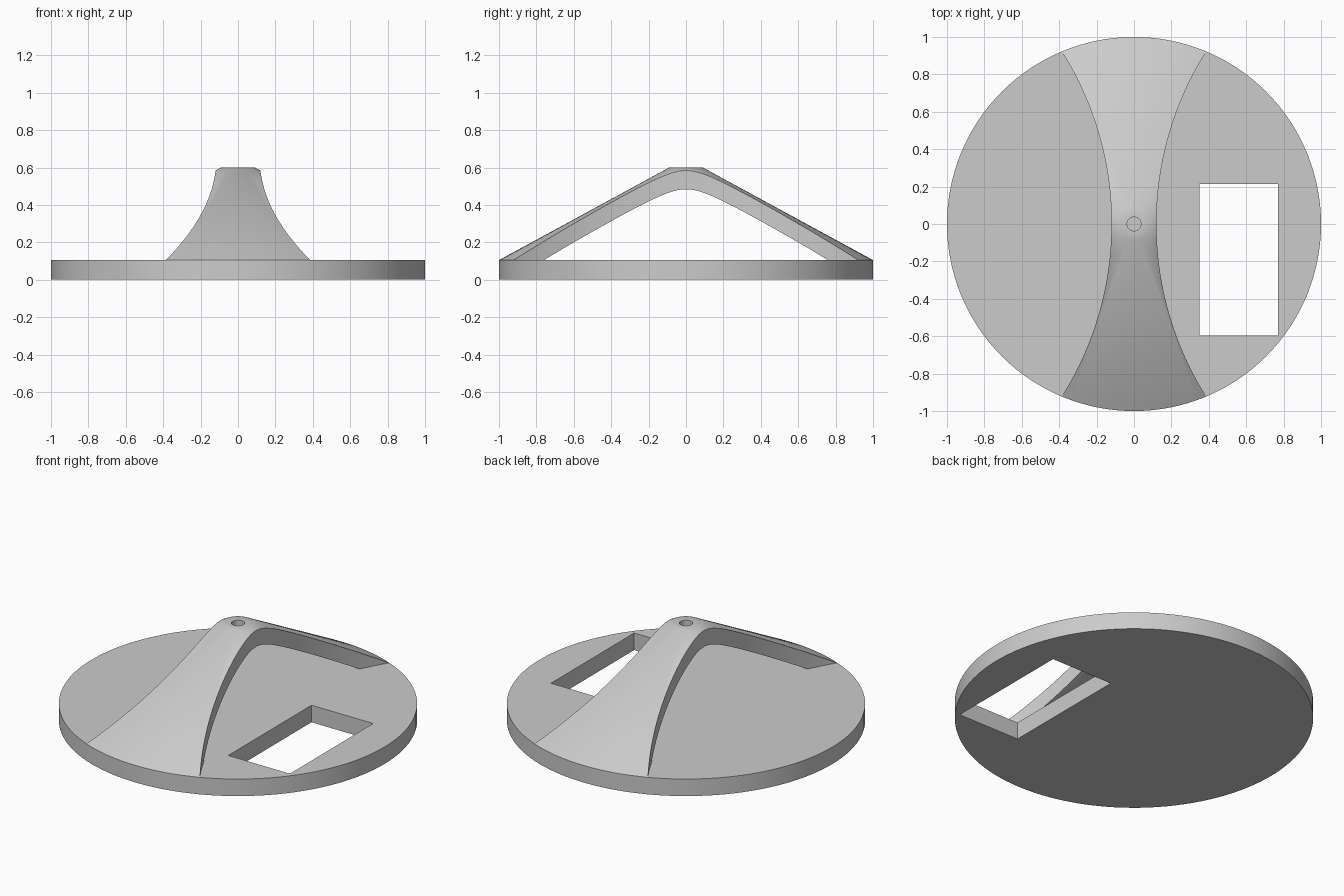
import bpy, bmesh, math
from mathutils import Matrix, Vector

SEGMENTS = 128
BASE_TOP = 0.105

if "Cube" in bpy.data.objects:
    bpy.data.objects.remove(bpy.data.objects["Cube"])

grey = bpy.data.materials.new("plain grey")
grey.use_nodes = True
grey.diffuse_color = (0.6, 0.6, 0.6, 1)
grey.node_tree.nodes["Principled BSDF"].inputs["Base Color"].default_value = (0.6, 0.6, 0.6, 1)


def add_object(name, bm):
    bmesh.ops.recalc_face_normals(bm, faces=bm.faces)
    mesh = bpy.data.meshes.new(name)
    bm.to_mesh(mesh)
    bm.free()
    mesh.materials.append(grey)
    obj = bpy.data.objects.new(name, mesh)
    bpy.context.collection.objects.link(obj)
    return obj


def cylinder(name, radius, bottom, top, x=0, segments=SEGMENTS):
    bm = bmesh.new()
    bmesh.ops.create_cone(bm, cap_ends=True, segments=segments, radius1=radius,
                          radius2=radius, depth=top - bottom,
                          matrix=Matrix.Translation((x, 0, (top + bottom) / 2)))
    return add_object(name, bm)


def box(name, low, high):
    bm = bmesh.new()
    low, high = Vector(low), Vector(high)
    bmesh.ops.create_cube(bm, size=1, matrix=Matrix.Translation((low + high) / 2)
                          @ Matrix.Diagonal((*(high - low), 1)))
    return add_object(name, bm)


def lathe(name, profile):
    """Revolve a closed (radius, height) outline around z."""
    bm = bmesh.new()
    rings = []
    for i in range(SEGMENTS):
        a = math.tau * i / SEGMENTS
        rings.append([bm.verts.new((r * math.cos(a), r * math.sin(a), z)) for r, z in profile])
    n = len(profile)
    for i, ring in enumerate(rings):
        after = rings[(i + 1) % SEGMENTS]
        for j in range(n):
            k = (j + 1) % n
            bm.faces.new((ring[j], after[j], after[k], ring[k]))
    return add_object(name, bm)


def cut(target, cutter):
    mod = target.modifiers.new("cut", "BOOLEAN")
    mod.operation = "DIFFERENCE"
    mod.solver = "EXACT"
    mod.object = cutter
    bpy.context.view_layer.objects.active = target
    bpy.ops.object.modifier_apply(modifier=mod.name)
    bpy.data.objects.remove(cutter)


def smooth(obj):
    bpy.ops.object.select_all(action="DESELECT")
    obj.select_set(True)
    bpy.context.view_layer.objects.active = obj
    bpy.ops.object.shade_smooth_by_angle(angle=math.radians(30))


# Round base plate with a rectangular slot on its left side
base = cylinder("base_plate", 1, 0, BASE_TOP)
cut(base, box("slot_cutter", (0.35, -0.595, -0.1), (0.77, 0.215, 0.3)))
smooth(base)

# Arched bridge: a conical shell with a top hole, waisted by two large cylinders
bridge = lathe("arched_bridge", [(0.037, 0.6), (0.09, 0.6), (1, BASE_TOP), (0.99, 0.1),
                                 (0.825, 0.1), (0.09, 0.5), (0.037, 0.5)])
for side in (-1, 1):
    cut(bridge, cylinder("waist_cutter", 1.73, -0.2, 1, side * 1.85, 256))
smooth(bridge)
